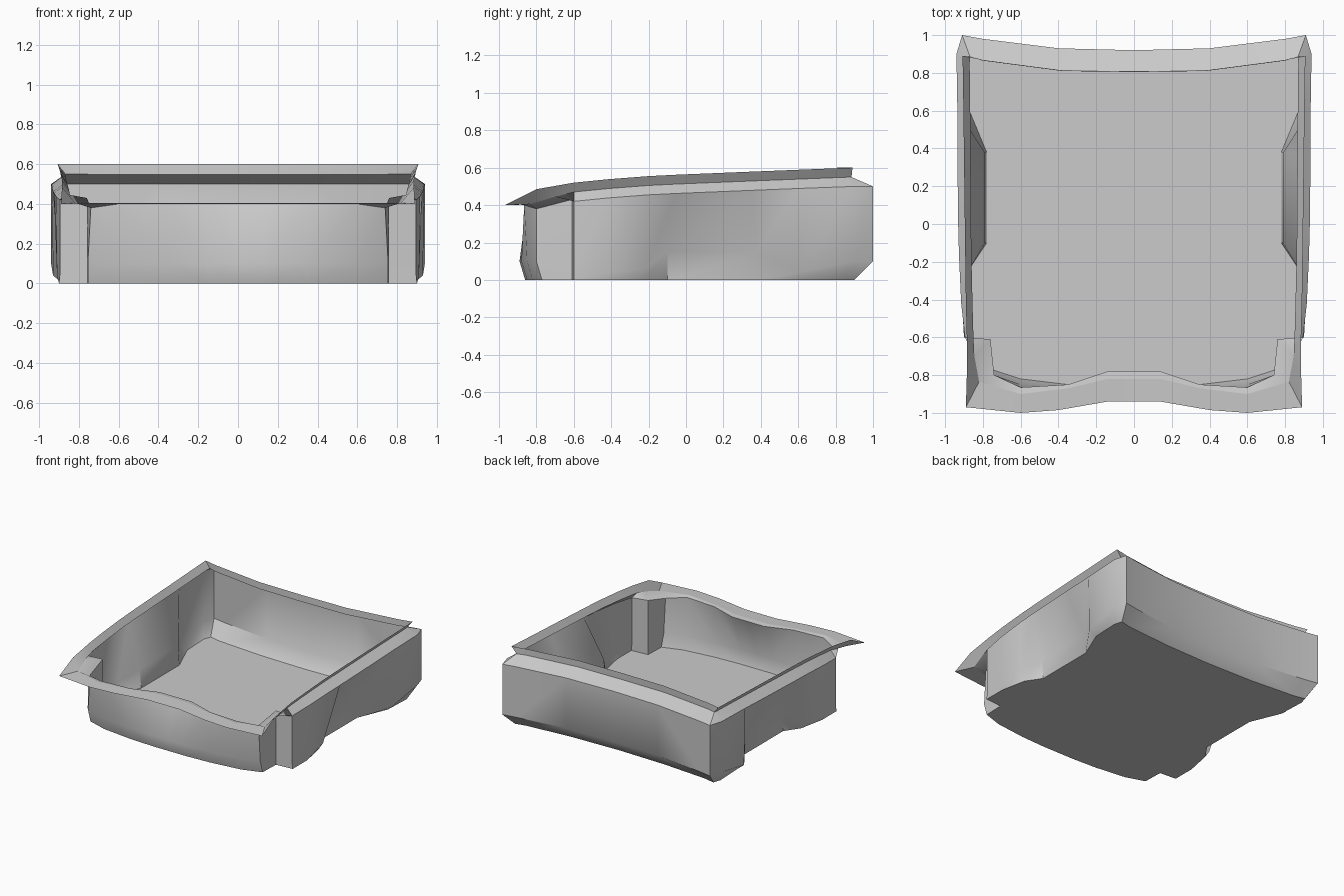
import bpy, bmesh

if "Cube" in bpy.data.objects:
    bpy.data.objects.remove(bpy.data.objects["Cube"])

# Half outlines (x > 0), front centre -> round the side -> back centre.
# All outlines share the same stations, so they can be skinned to each other.
floor_xy = [(0, -.86), (.14, -.86), (.35, -.85), (.60, -.82), (.755, -.77),
            (.76, -.61), (.90, -.60), (.90, -.42), (.86, -.22), (.78, -.10),
            (.78, .38), (.88, .62), (.89, .84), (.87, .90), (.78, .88),
            (.40, .85), (0, .84)]
wall_xy = [(0, -.78), (.14, -.78), (.35, -.85), (.60, -.865), (.74, -.80),
           (.76, -.61), (.895, -.60), (.915, -.42), (.925, -.20), (.93, -.05),
           (.935, .35), (.935, .60), (.94, .90), (.91, 1.0), (.80, .98),
           (.40, .93), (0, .92)]
inner_xy = [(0, -.82), (.14, -.82), (.35, -.87), (.60, -.90), (.82, -.835),
            (.845, -.70), (.85, -.60), (.855, -.42), (.86, -.20), (.862, -.05),
            (.865, .35), (.867, .60), (.87, .85), (.868, .885), (.80, .865),
            (.38, .81), (0, .805)]
lip_xy = [(0, -.94), (.14, -.94), (.40, -.985), (.60, -1.0), (.89, -.97),
          (.885, -.80), (.885, -.60), (.89, -.42), (.893, -.20), (.895, -.05),
          (.90, .35), (.903, .60), (.907, .86), (.907, .89), (.80, .867),
          (.38, .812), (0, .807)]
FRONT = 5          # stations 0..4 belong to the front wall
ARCH = (9, 10)     # stations where the side is pushed in
BACK = 13          # first back wall station


def rim_z(y):
    """Height of the lip edge, rising from front to back."""
    pts = [(-1, .40), (-.95, .41), (-.8, .485), (-.6, .52), (-.3, .55), (0, .565), (.88, .60)]
    for (y0, z0), (y1, z1) in zip(pts, pts[1:]):
        if y <= y1:
            return z0 + (z1 - z0) * (y - y0) / (y1 - y0)
    return .60


def lower_wall(i):
    """Point where the wall meets the bottom rounding."""
    (fx, fy), (wx, wy) = floor_xy[i], wall_xy[i]
    if i < FRONT:
        return (fx, fy - .03, .10)
    if i == FRONT or i == FRONT + 1:
        return (wx, wy, .05)
    if i in ARCH:
        return (.79, fy, .15)
    if i == 8:
        return (.90, fy, .06)
    if i >= BACK - 1:
        return (wx, wy, .10)
    return (wx - .005, wy, .04)


def skin(name, rows, bottom=False):
    """Skin successive outlines, mirror across x = 0."""
    bm = bmesh.new()
    rings = [[bm.verts.new(p) for p in row] for row in rows]
    for a, b in zip(rings, rings[1:]):
        for i in range(len(a) - 1):
            bm.faces.new((a[i], a[i + 1], b[i + 1], b[i]))
    if bottom:
        bm.faces.new(list(reversed(rings[0])))
    me = bpy.data.meshes.new(name)
    bm.to_mesh(me)
    bm.free()
    ob = bpy.data.objects.new(name, me)
    bpy.context.collection.objects.link(ob)
    bpy.ops.object.select_all(action='DESELECT')
    ob.select_set(True)
    bpy.context.view_layer.objects.active = ob
    mod = ob.modifiers.new("mirror", 'MIRROR')
    mod.merge_threshold = .0005
    bpy.ops.object.modifier_apply(modifier=mod.name)
    bpy.ops.object.shade_smooth_by_angle(angle=.7)
    return ob


n = len(wall_xy)
# Heights along the wall top, shoulder and lip
wall_z = [.40] * 4 + [.38, .43] + [rim_z(wall_xy[i][1]) - .10 for i in range(6, n)]
inner_z = [.405] * 5 + [.445] + [rim_z(inner_xy[i][1]) - .05 for i in range(6, n)]
lip_z = [.40] * 5 + [rim_z(lip_xy[i][1]) for i in range(5, n)]
for i in range(BACK, n):
    wall_z[i], lip_z[i] = .50, .60

base = [(x, y, 0) for x, y in floor_xy]
low = [lower_wall(i) for i in range(n)]
top = [(*p, z) for p, z in zip(wall_xy, wall_z)]
inner = [(*p, z) for p, z in zip(inner_xy, inner_z)]
lip = [(*p, z) for p, z in zip(lip_xy, lip_z)]

# Tray tub with shoulder, and the flared lip around it
skin("tray_tub", [base, low, top, inner], bottom=True)
skin("tray_lip", [inner, lip])
